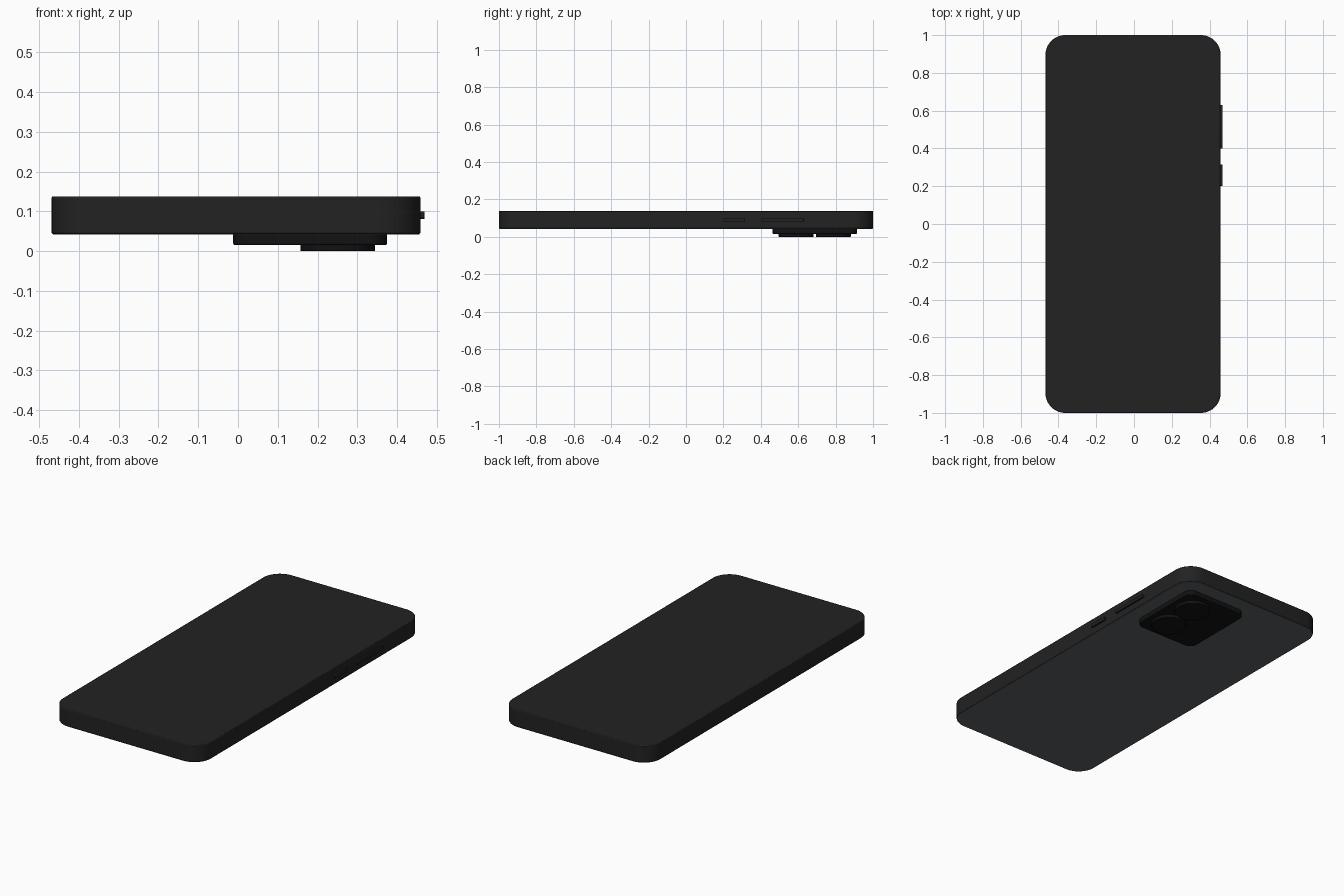
import bpy, bmesh
from math import sin, cos, pi, radians

if "Cube" in bpy.data.objects:
    bpy.data.objects.remove(bpy.data.objects["Cube"])


def material(name, rgb):
    m = bpy.data.materials.new(name)
    m.diffuse_color = (*rgb, 1)
    m.use_nodes = True
    m.node_tree.nodes["Principled BSDF"].inputs["Base Color"].default_value = m.diffuse_color
    return m


black = material("black", (0.016, 0.016, 0.016))
glass_black = material("glass_black", (0.006, 0.006, 0.006))
slate = material("slate", (0.105, 0.12, 0.135))


def finish(bm, name, mat, bevel):
    bmesh.ops.recalc_face_normals(bm, faces=bm.faces)
    mesh = bpy.data.meshes.new(name)
    bm.to_mesh(mesh)
    bm.free()
    mesh.materials.append(mat)
    ob = bpy.data.objects.new(name, mesh)
    bpy.context.collection.objects.link(ob)
    if bevel:
        mod = ob.modifiers.new("bevel", 'BEVEL')
        mod.width, mod.segments = bevel, 2
        mod.limit_method, mod.angle_limit = 'ANGLE', radians(50)
    bpy.ops.object.select_all(action='DESELECT')
    ob.select_set(True)
    bpy.context.view_layer.objects.active = ob
    bpy.ops.object.shade_smooth_by_angle(angle=radians(35))
    return ob


def slab(name, x, y, z, r, mat, bevel=0.0, axis='Z', seg=12):
    """Rounded rectangle extruded along Z, or along X with corners rounded in YZ."""
    u, v, w = (x, y, z) if axis == 'Z' else (y, z, x)
    corners = [(u[1] - r, v[1] - r), (u[0] + r, v[1] - r),
               (u[0] + r, v[0] + r), (u[1] - r, v[0] + r)]
    bm = bmesh.new()
    ring = []
    for k, (cu, cv) in enumerate(corners):
        for i in range(seg + 1):
            a = (k + i / seg) * pi / 2
            p, q = cu + r * cos(a), cv + r * sin(a)
            ring.append(bm.verts.new((p, q, w[0]) if axis == 'Z' else (w[0], p, q)))
    face = bm.faces.new(ring)
    new = bmesh.ops.extrude_face_region(bm, geom=[face])["geom"]
    d = w[1] - w[0]
    bmesh.ops.translate(bm, vec=(0, 0, d) if axis == 'Z' else (d, 0, 0),
                        verts=[g for g in new if isinstance(g, bmesh.types.BMVert)])
    if not face.is_valid or not any(set(f.verts) == set(ring) for f in bm.faces):
        bm.faces.new(ring)
    return finish(bm, name, mat, bevel)


def disc(name, cx, cy, z, r, mat, bevel=0.0):
    bm = bmesh.new()
    bmesh.ops.create_cone(bm, cap_ends=True, segments=64, radius1=r, radius2=r,
                          depth=z[1] - z[0])
    bmesh.ops.translate(bm, vec=(cx, cy, (z[0] + z[1]) / 2), verts=bm.verts)
    return finish(bm, name, mat, bevel)


# Body with the black frame and screen side
slab("body", (-0.469, 0.459), (-1, 1), (0.0435, 0.138), 0.105, black, 0.004)

# Coloured back panel
slab("back_panel", (-0.466, 0.456), (-0.997, 0.997), (0.0425, 0.048), 0.102, slate)

# Camera island and its two lenses
slab("camera_island", (-0.012, 0.375), (0.463, 0.913), (0.016, 0.045), 0.045,
     glass_black, 0.003)
for i, y in enumerate((0.589, 0.788)):
    disc(f"lens_{i + 1}", 0.251, y, (0.0, 0.02), 0.094, glass_black, 0.003)

# Side buttons
for name, y in (("power_button", (0.2, 0.315)), ("volume_button", (0.4, 0.63))):
    slab(name, (0.45, 0.469), y, (0.081, 0.1), 0.006, black, 0.001, axis='X', seg=4)
